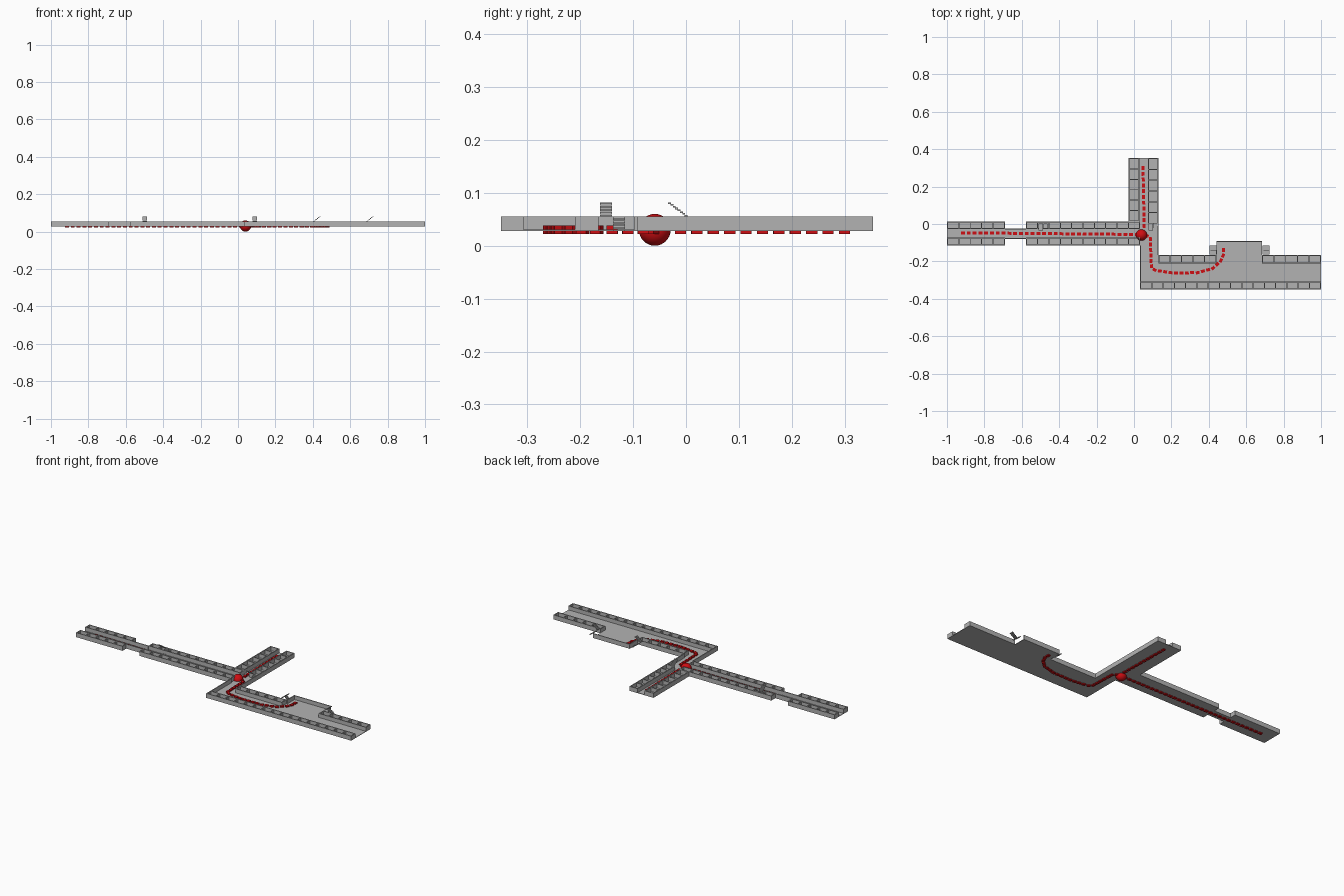
import bpy, bmesh
from math import atan2, hypot
from mathutils import Matrix, Vector

cube = bpy.data.objects.get("Cube")
if cube:
    bpy.data.objects.remove(cube)

FLOOR, DECK, TOP = 0.028, 0.031, 0.055
T = 0.005  # wall thickness


def material(name, color):
    m = bpy.data.materials.new(name)
    m.use_nodes = True
    m.diffuse_color = color
    m.node_tree.nodes["Principled BSDF"].inputs["Base Color"].default_value = color
    return m


grey = material("concrete grey", (0.45, 0.45, 0.45, 1))
red = material("route red", (0.62, 0.004, 0.006, 1))


def finish(bm, name, mat):
    mesh = bpy.data.meshes.new(name)
    bm.to_mesh(mesh)
    bm.free()
    mesh.materials.append(mat)
    ob = bpy.data.objects.new(name, mesh)
    bpy.context.collection.objects.link(ob)
    return ob


def box(bm, x0, x1, y0, y1, z0, z1, angle=0):
    centre = Vector(((x0 + x1) / 2, (y0 + y1) / 2, (z0 + z1) / 2))
    size = Matrix.Diagonal((x1 - x0, y1 - y0, z1 - z0, 1))
    bmesh.ops.create_cube(bm, size=1, matrix=Matrix.Translation(centre)
                          @ Matrix.Rotation(angle, 4, 'Z') @ size)


# Corridor floors, laid edge to edge
bm = bmesh.new()
for x0, x1, y0, y1 in [
    (-1, -0.69, -0.115, 0.013), (-0.69, -0.578, -0.08, -0.025),
    (-0.578, 0.033, -0.115, 0.013), (0.033, 0.13, -0.35, 0.013),
    (-0.03, 0.13, 0.013, 0.353), (0.13, 1, -0.35, -0.165),
    (0.44, 0.685, -0.165, -0.092),
]:
    box(bm, x0, x1, y0, y1, FLOOR, DECK)
finish(bm, "corridor_floor", grey)


# Rows of open-topped rooms
def room_row(name, x0, x1, y0, y1, count):
    bm = bmesh.new()
    along_x = x1 - x0 > y1 - y0
    if along_x:
        for y in (y0, y1 - T):
            box(bm, x0, x1, y, y + T, DECK - T / 2, TOP)
    else:
        for x in (x0, x1 - T):
            box(bm, x, x + T, y0, y1, DECK - T / 2, TOP)
    for i in range(count + 1):
        f = i / count
        if along_x:
            x = x0 + f * (x1 - x0 - T)
            box(bm, x, x + T, y0 + T, y1 - T, DECK - T / 2, TOP)
        else:
            y = y0 + f * (y1 - y0 - T)
            box(bm, x0 + T, x1 - T, y, y + T, DECK - T / 2, TOP)
    finish(bm, name, grey)


for y0, y1, side in ((-0.027, 0.013, "back"), (-0.115, -0.073, "front")):
    room_row("west_end_rooms_" + side, -1, -0.69, y0, y1, 5)
    room_row("west_rooms_" + side, -0.578, 0.033, y0, y1, 10)
room_row("north_rooms_right", -0.03, 0.03, 0.013, 0.353, 6)
room_row("north_rooms_left", 0.075, 0.13, 0.0, 0.353, 6)
room_row("south_rooms", 0.033, 1, -0.35, -0.307, 16)
room_row("east_rooms_inner", 0.13, 0.44, -0.21, -0.165, 5)
room_row("east_rooms_outer", 0.685, 1, -0.21, -0.165, 5)

# Plain walls around the junction, narrow passage and bay
bm = bmesh.new()
for x0, x1, y0, y1 in [
    (-0.69, -0.578, -0.08, -0.08 + T), (-0.69, -0.578, -0.03, -0.025),
    (0.033, 0.033 + T, -0.307, -0.115), (0.13 - T, 0.13, -0.165, 0),
    (0.44, 0.44 + T, -0.165, -0.092), (0.44, 0.685, -0.092 - T, -0.092),
]:
    box(bm, x0, x1, y0, y1, FLOOR, TOP)
finish(bm, "plain_walls", grey)


# Two-flight stairs made of floating treads
def stairs(name, x, y, turned):
    bm = bmesh.new()
    steps, run, width = 8, 0.036, 0.023
    tread = run / steps
    for i in range(steps):
        for flight in (0, 1):
            a = i * tread if flight else run - (i + 1) * tread
            z = FLOOR + (i + flight * steps) * 0.0034
            b = 0 if flight else width + 0.002
            if turned:
                box(bm, x + b, x + b + width, y - a - tread * 1.2, y - a, z, z + 0.003)
            else:
                box(bm, x + a, x + a + tread * 1.2, y + b, y + b + width, z, z + 0.003)
    finish(bm, name, grey)


stairs("west_stairs", -0.51, 0.003, True)
stairs("junction_stairs", 0.078, 0.003, True)
stairs("bay_stairs_inner", 0.404, -0.163, False)
stairs("bay_stairs_outer", 0.688, -0.163, False)


# Dashed route markers spaced evenly along each path
def route(name, points, pitch=0.031, dash=0.021, width=0.016):
    bm = bmesh.new()
    carry = dash / 2
    for (ax, ay), (bx, by) in zip(points, points[1:]):
        length = hypot(bx - ax, by - ay)
        d = carry
        while d < length:
            x, y = ax + (bx - ax) * d / length, ay + (by - ay) * d / length
            box(bm, x - dash / 2, x + dash / 2, y - width / 2, y + width / 2,
                0.022, 0.038, atan2(by - ay, bx - ax))
            d += pitch
        carry = d - length
    finish(bm, name, red)


route("west_route", [(-0.925, -0.047), (0.02, -0.056)])
route("north_route", [(0.048, 0.31), (0.055, -0.03)])
route("bay_route", [(0.06, -0.055), (0.087, -0.075), (0.093, -0.235), (0.115, -0.248),
                    (0.21, -0.262), (0.34, -0.26), (0.42, -0.238), (0.462, -0.2),
                    (0.478, -0.165), (0.478, -0.115)], pitch=0.029)

# Ball marking the crossing
bm = bmesh.new()
bmesh.ops.create_uvsphere(bm, u_segments=32, v_segments=16, radius=0.03,
                          matrix=Matrix.Translation((0.04, -0.059, 0.03)))
for f in bm.faces:
    f.smooth = True
finish(bm, "crossing_ball", red)
